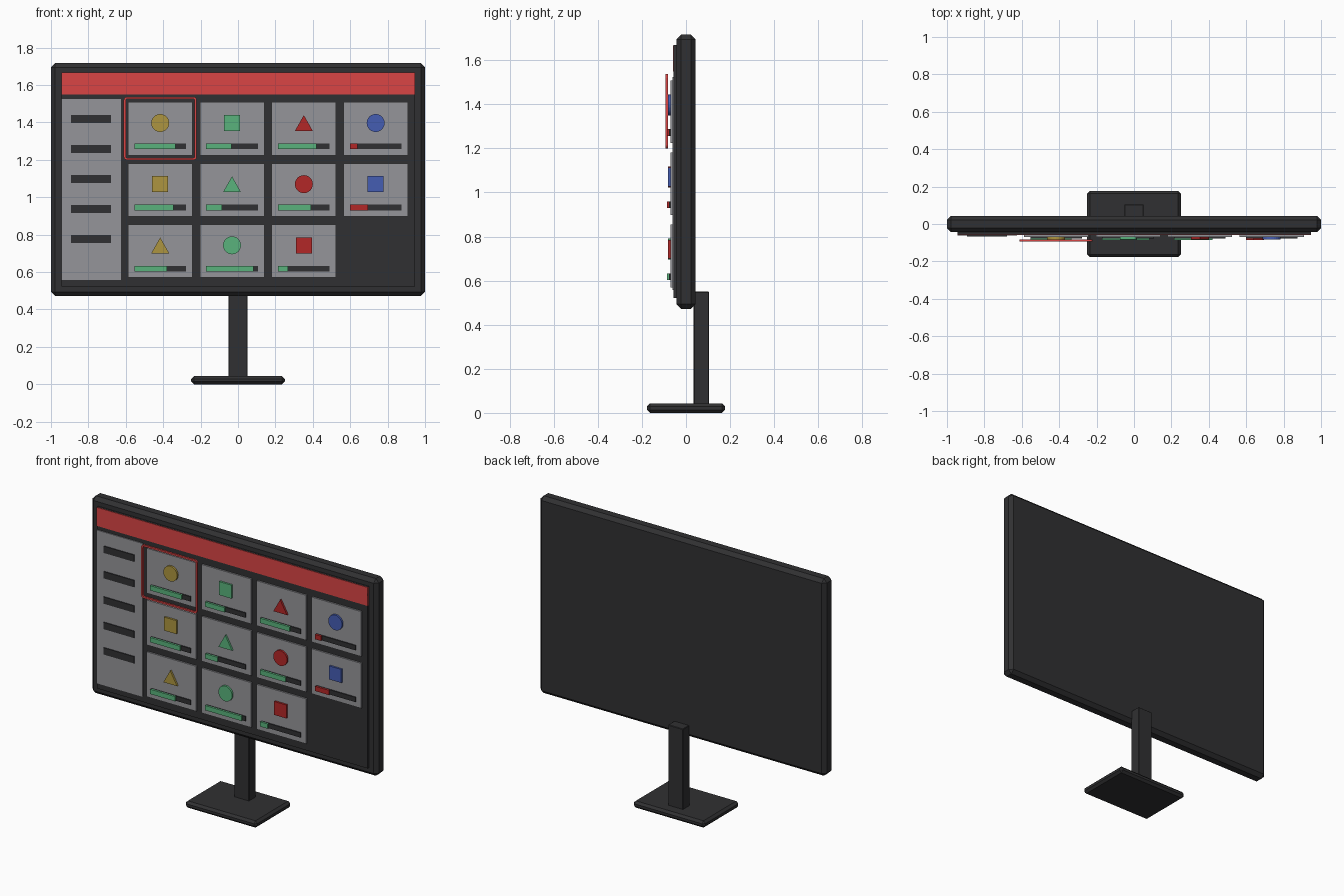
import bpy, bmesh, math

if "Cube" in bpy.data.objects:
    bpy.data.objects.remove(bpy.data.objects["Cube"])


def material(name, rgb):
    m = bpy.data.materials.new(name)
    m.diffuse_color = (*rgb, 1)
    m.use_nodes = True
    m.node_tree.nodes["Principled BSDF"].inputs["Base Color"].default_value = m.diffuse_color
    return m


DARK = material("dark_grey", (0.03, 0.03, 0.032))
LIGHT = material("light_grey", (0.30, 0.30, 0.32))
RED = material("bright_red", (0.70, 0.06, 0.06))
GREEN = material("green", (0.10, 0.45, 0.20))
YELLOW = material("yellow", (0.42, 0.30, 0.05))
CRIMSON = material("deep_red", (0.45, 0.02, 0.02))
BLUE = material("blue", (0.06, 0.11, 0.45))


def finish(name, bm, mat):
    bmesh.ops.recalc_face_normals(bm, faces=bm.faces)
    me = bpy.data.meshes.new(name)
    bm.to_mesh(me)
    bm.free()
    me.materials.append(mat)
    ob = bpy.data.objects.new(name, me)
    bpy.context.collection.objects.link(ob)
    return ob


def slab(name, pts, y0, y1, mat, bevel=0):
    """Extrude an x-z outline from y0 (front) to y1 (back)."""
    bm = bmesh.new()
    front = [bm.verts.new((x, y0, z)) for x, z in pts]
    back = [bm.verts.new((x, y1, z)) for x, z in pts]
    bm.faces.new(front)
    bm.faces.new(back[::-1])
    n = len(pts)
    for i in range(n):
        j = (i + 1) % n
        bm.faces.new((front[i], back[i], back[j], front[j]))
    ob = finish(name, bm, mat)
    if bevel:
        mod = ob.modifiers.new("chamfer", 'BEVEL')
        mod.width = bevel
        mod.segments = 1
    return ob


def rect(x0, x1, z0, z1):
    return [(x0, z0), (x1, z0), (x1, z1), (x0, z1)]


def centred(cx, cz, w, h):
    return rect(cx - w / 2, cx + w / 2, cz - h / 2, cz + h / 2)


def rounded(cx, cz, w, h, r, steps=3):
    pts = []
    for k, (sx, sz) in enumerate(((1, 1), (-1, 1), (-1, -1), (1, -1))):
        for s in range(steps + 1):
            a = math.pi / 2 * (k + s / steps)
            pts.append((cx + sx * (w / 2 - r) + r * math.cos(a),
                        cz + sz * (h / 2 - r) + r * math.sin(a)))
    return pts


# Stand
slab("stand_base", rect(-0.25, 0.25, 0, 0.043), -0.177, 0.177, DARK, 0.014)
slab("stand_neck", rect(-0.052, 0.052, 0.03, 0.55), 0.035, 0.105, DARK, 0.003)

# Monitor housing and screen
slab("monitor_body", rect(-1, 1, 0.472, 1.717), -0.044, 0.044, DARK, 0.022)
slab("screen_panel", rect(-0.945, 0.945, 0.522, 1.668), -0.056, -0.03, DARK)
slab("header_strip", rect(-0.945, 0.945, 1.55, 1.667), -0.060, -0.05, RED)

# Sidebar with menu lines
slab("sidebar", rect(-0.945, -0.625, 0.557, 1.525), -0.062, -0.053, LIGHT)
for i in range(5):
    slab(f"menu_line_{i + 1}", centred(-0.786, 1.418 - 0.1604 * i, 0.213, 0.043),
         -0.068, -0.06, DARK)


# Icon outlines
def icon(shape, cx, cz):
    if shape == "circle":
        return [(cx + 0.048 * math.cos(a), cz + 0.048 * math.sin(a))
                for a in (2 * math.pi * i / 24 for i in range(24))]
    if shape == "square":
        return centred(cx, cz, 0.085, 0.085)
    return [(cx - 0.048, cz - 0.043), (cx + 0.048, cz - 0.043), (cx, cz + 0.042)]


# Cards: icon shape and progress fraction, column by column
columns = [
    (YELLOW, GREEN, [("circle", 0.80), ("square", 0.76), ("triangle", 0.63)]),
    (GREEN, GREEN, [("square", 0.49), ("triangle", 0.31), ("circle", 0.92)]),
    (CRIMSON, GREEN, [("triangle", 0.75), ("circle", 0.64), ("square", 0.19)]),
    (BLUE, CRIMSON, [("circle", 0.15), ("square", 0.35)]),
]
for c, (icon_mat, fill_mat, cards) in enumerate(columns):
    for r, (shape, amount) in enumerate(cards):
        cx, cz = -0.416 + 0.384 * c, 1.366 - 0.327 * r
        tag = f"{c + 1}_{r + 1}"
        slab(f"card_{tag}", centred(cx, cz, 0.345, 0.284), -0.070, -0.060, LIGHT)
        slab(f"icon_{shape}_{tag}", icon(shape, cx, cz + 0.031), -0.082, -0.068, icon_mat)
        bx, bz = cx - 0.138, cz - 0.094
        slab(f"bar_track_{tag}", rect(bx, bx + 0.276, bz - 0.015, bz + 0.015),
             -0.077, -0.068, DARK)
        slab(f"bar_fill_{tag}", rect(bx, bx + 0.276 * amount, bz - 0.015, bz + 0.015),
             -0.086, -0.076, fill_mat)

# Rounded selection frame around the first card
bm = bmesh.new()
loops = []
for w, h, rad in ((0.390, 0.337, 0.016), (0.368, 0.315, 0.008)):
    for y in (-0.094, -0.082):
        loops.append([bm.verts.new((x, y, z))
                      for x, z in rounded(-0.416, 1.368, w, h, rad)])
of, ob_, inf, inb = loops
for a, b in ((of, inf), (inf, inb), (inb, ob_), (ob_, of)):
    for i in range(len(a)):
        j = (i + 1) % len(a)
        bm.faces.new((a[i], a[j], b[j], b[i]))
finish("selection_frame", bm, RED)
